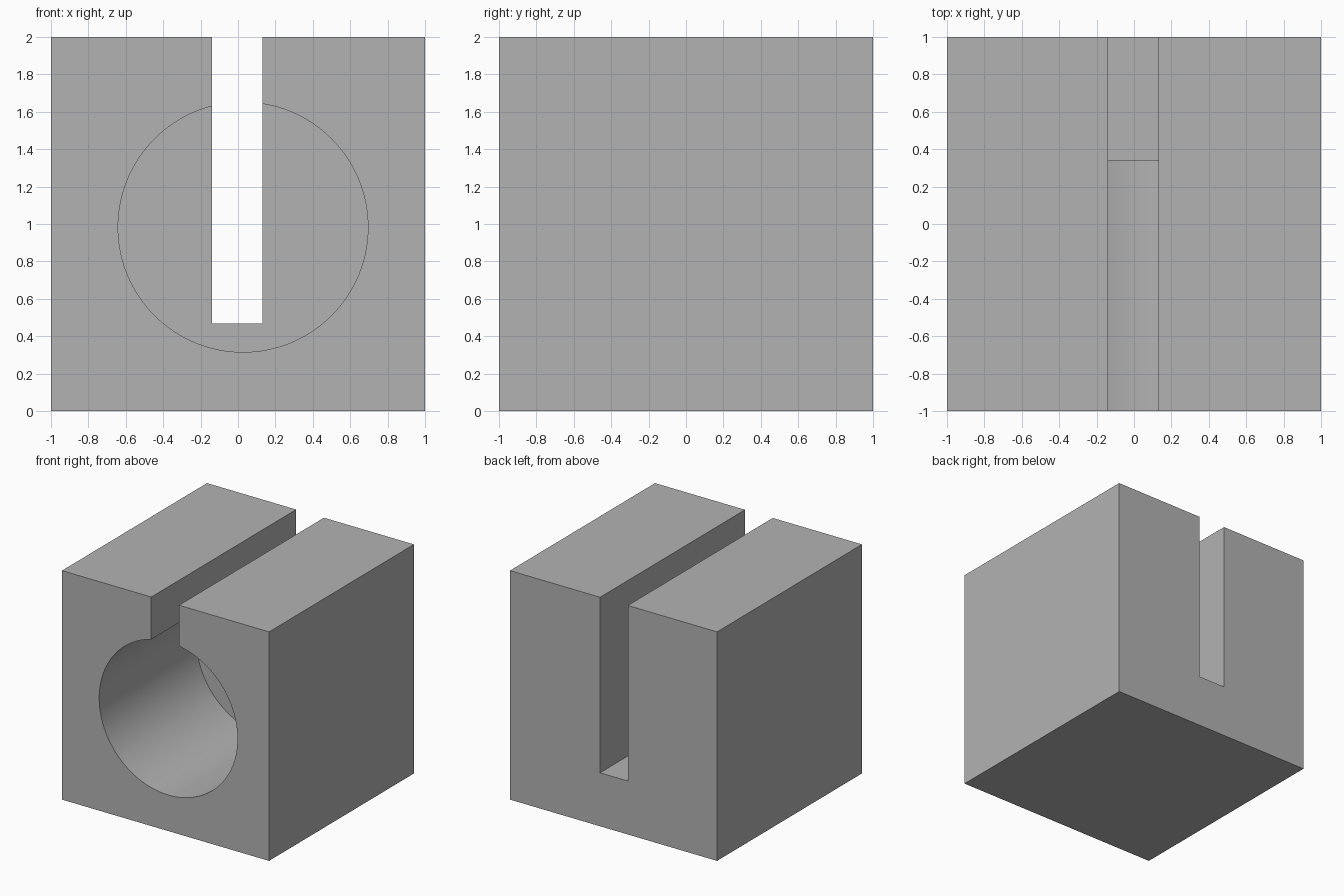
import bpy
import math

old = bpy.data.objects.get("Cube")
if old:
    bpy.data.objects.remove(old, do_unlink=True)

grey = bpy.data.materials.new("plain grey")
grey.use_nodes = True
colour = (0.45, 0.45, 0.45, 1)
grey.diffuse_color = colour
grey.node_tree.nodes["Principled BSDF"].inputs["Base Color"].default_value = colour


def box(name, x0, x1, y0, y1, z0, z1):
    bpy.ops.mesh.primitive_cube_add(
        size=1, location=((x0 + x1) / 2, (y0 + y1) / 2, (z0 + z1) / 2))
    obj = bpy.context.object
    obj.name = name
    obj.scale = (x1 - x0, y1 - y0, z1 - z0)
    bpy.ops.object.transform_apply(location=True, rotation=False, scale=True)
    obj.data.materials.append(grey)
    return obj


def cut(target, cutter):
    bpy.context.view_layer.objects.active = target
    mod = target.modifiers.new("cut", "BOOLEAN")
    mod.operation = "DIFFERENCE"
    mod.solver = "EXACT"
    mod.object = cutter
    bpy.ops.object.modifier_apply(modifier=mod.name)
    bpy.data.objects.remove(cutter, do_unlink=True)


# Solid cube body
block = box("slotted_block", -1, 1, -1, 1, 0, 2)

# Blind round bore from the front, slightly off centre
front, back = -1.2, 0.34
bpy.ops.mesh.primitive_cylinder_add(
    vertices=128, radius=0.668, depth=back - front,
    location=(0.027, (front + back) / 2, 0.983), rotation=(math.pi / 2, 0, 0))
bore = bpy.context.object
bore.name = "bore_cutter"
bore.data.materials.append(grey)
cut(block, bore)

# Slot open at the top, running from front to back
cut(block, box("slot_cutter", -0.138, 0.13, -1.2, 1.2, 0.467, 2.2))

# Smooth bore wall with sharp edges
bpy.ops.object.select_all(action="DESELECT")
block.select_set(True)
bpy.context.view_layer.objects.active = block
bpy.ops.object.shade_smooth_by_angle(angle=math.radians(30))
